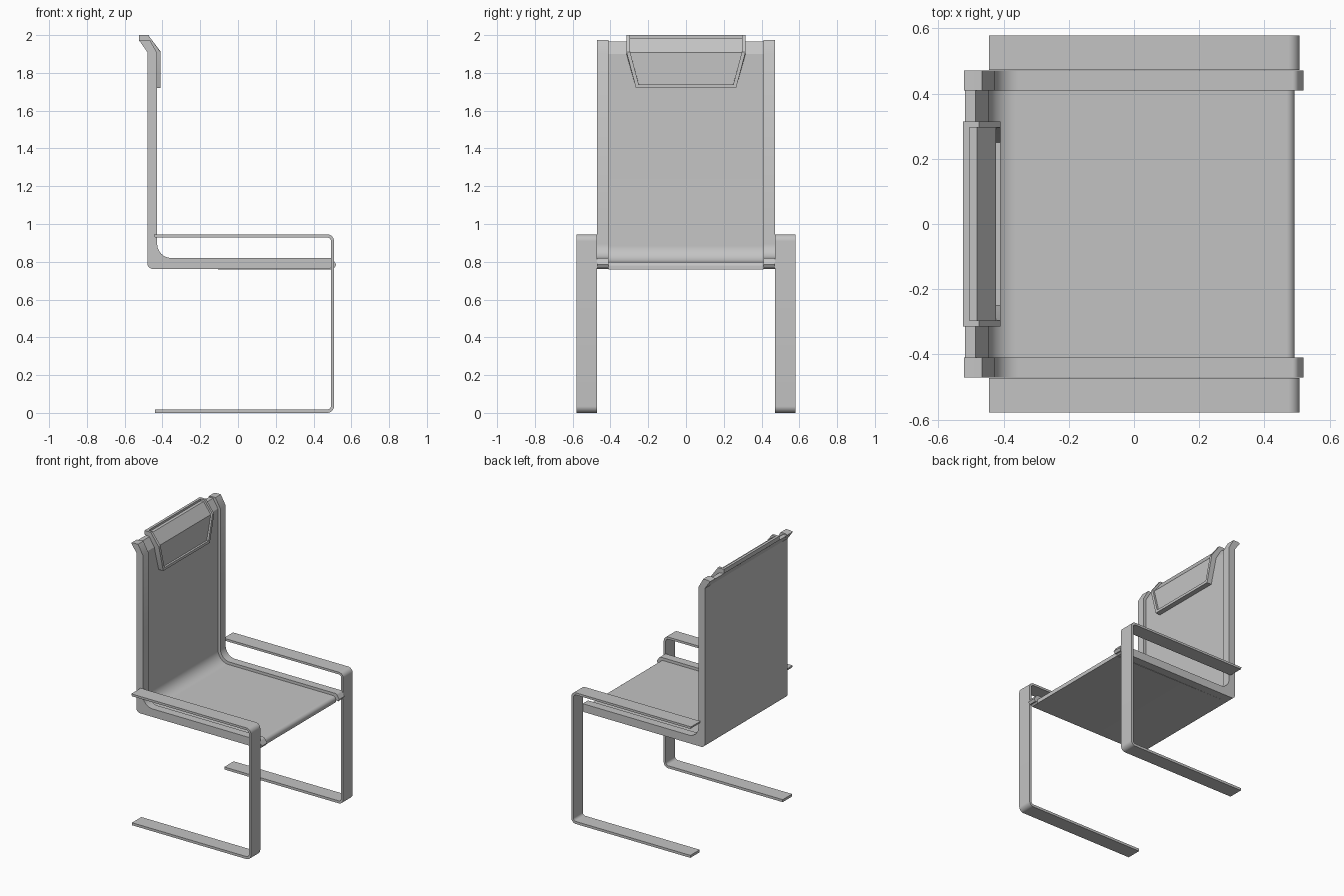
import bpy, bmesh, math
from mathutils import Vector

cube = bpy.data.objects.get("Cube")
if cube:
    bpy.data.objects.remove(cube, do_unlink=True)

grey = bpy.data.materials.new("plain grey")
grey.use_nodes = True
colour = (0.55, 0.55, 0.55, 1)
grey.diffuse_color = colour
grey.node_tree.nodes["Principled BSDF"].inputs["Base Color"].default_value = colour


def finish(name, bm):
    bmesh.ops.recalc_face_normals(bm, faces=bm.faces)
    mesh = bpy.data.meshes.new(name)
    bm.to_mesh(mesh)
    bm.free()
    mesh.materials.append(grey)
    obj = bpy.data.objects.new(name, mesh)
    bpy.context.collection.objects.link(obj)
    bpy.ops.object.select_all(action='DESELECT')
    obj.select_set(True)
    bpy.context.view_layer.objects.active = obj
    bpy.ops.object.shade_smooth_by_angle(angle=math.radians(30))
    return obj


def rounded(corners, steps=8):
    """Turn (x, z, radius) corners into a closed outline with arcs."""
    out = []
    for i, (x, z, r) in enumerate(corners):
        p = Vector((x, z))
        if r == 0:
            out.append(p)
            continue
        a = (Vector(corners[i - 1][:2]) - p).normalized()
        b = (Vector(corners[(i + 1) % len(corners)][:2]) - p).normalized()
        half = a.angle(b) / 2
        centre = p + (a + b).normalized() * (r / math.sin(half))
        start = p + a * (r / math.tan(half)) - centre
        end = p + b * (r / math.tan(half)) - centre
        for k in range(steps + 1):
            out.append(centre + start.lerp(end, k / steps).normalized() * r)
    return out


def extrude(name, corners, y0, y1):
    bm = bmesh.new()
    face = bm.faces.new([bm.verts.new((p.x, y0, p.y)) for p in rounded(corners)])
    geom = bmesh.ops.extrude_face_region(bm, geom=[face])["geom"]
    moved = [v for v in geom if isinstance(v, bmesh.types.BMVert)]
    bmesh.ops.translate(bm, verts=moved, vec=(0, y1 - y0, 0))
    return finish(name, bm)


# Flat band legs with arm rests, and the padded side rails
band = [(-0.44, 0, 0), (0.508, 0, 0.035), (0.508, 0.945, 0.035), (-0.445, 0.945, 0),
        (-0.44, 0.929, 0), (0.492, 0.929, 0.02), (0.492, 0.018, 0.02), (-0.44, 0.018, 0)]
rail = [(-0.48, 0.762, 0.03), (0.485, 0.762, 0), (0.497, 0.772, 0), (0.51, 0.768, 0),
        (0.52, 0.785, 0), (0.497, 0.82, 0.02), (-0.428, 0.82, 0.075), (-0.428, 1.905, 0),
        (-0.467, 1.975, 0), (-0.5, 1.975, 0), (-0.522, 1.97, 0), (-0.48, 1.91, 0)]
for side, s in (("left", 1), ("right", -1)):
    extrude(side + "_leg_and_arm", band, s * 0.472, s * 0.579)
    extrude(side + "_side_rail", rail, s * 0.41, s * 0.471)

# Thin seat and back between the rails
sling = [(-0.48, 0.762, 0.03), (0.48, 0.758, 0), (0.493, 0.758, 0), (0.493, 0.8, 0.025),
         (-0.447, 0.8, 0.085), (-0.447, 1.9, 0), (-0.486, 1.965, 0),
         (-0.518, 1.965, 0), (-0.48, 1.91, 0)]
extrude("seat_and_back", sling, -0.41, 0.41)

# Headrest: tapered folded pad with a raised rim round a sunken panel
front = [(-0.41, 1.72), (-0.41, 1.91), (-0.475, 2.0), (-0.524, 2.0)]
back = [(-0.448, 1.72), (-0.448, 1.9), (-0.487, 1.966), (-0.524, 1.97)]
widths = [0.265, 0.315, 0.315, 0.315]
bm = bmesh.new()
rows = []
for (fx, fz), (bx, bz), w in zip(front, back, widths):
    rows.append([bm.verts.new(c) for c in ((fx, -w, fz), (fx, w, fz), (bx, w, bz), (bx, -w, bz))])
panel = []
for low, high in zip(rows, rows[1:]):
    for k in range(4):
        n = (k + 1) % 4
        face = bm.faces.new((low[k], low[n], high[n], high[k]))
        if k == 0:
            panel.append(face)
bm.faces.new(rows[0])
bm.faces.new(rows[-1])
bmesh.ops.recalc_face_normals(bm, faces=bm.faces)
bmesh.ops.inset_region(bm, faces=panel, thickness=0.019, use_even_offset=True)
bmesh.ops.inset_region(bm, faces=panel, thickness=0.0005, depth=-0.014, use_even_offset=True)
finish("headrest", bm)
